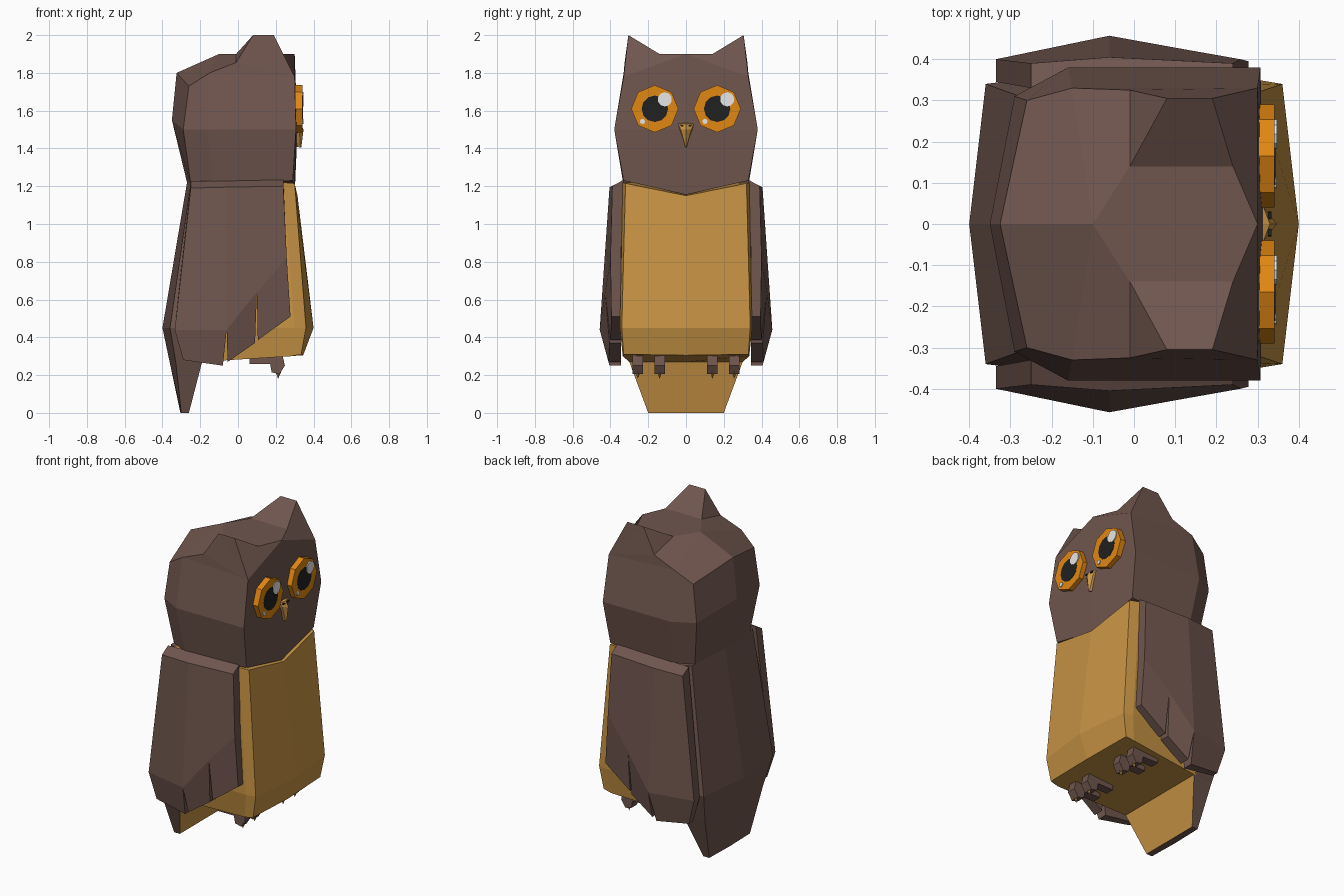
import bpy, bmesh, math
from mathutils import Vector

if "Cube" in bpy.data.objects:
    bpy.data.objects.remove(bpy.data.objects["Cube"])


def material(name, rgb):
    m = bpy.data.materials.new(name)
    m.diffuse_color = (*rgb, 1)
    m.use_nodes = True
    m.node_tree.nodes["Principled BSDF"].inputs["Base Color"].default_value = m.diffuse_color
    return m


BROWN = material("brown feathers", (0.162, 0.093, 0.076))
TAN = material("tan", (0.578, 0.296, 0.058))
ORANGE = material("orange", (0.753, 0.242, 0.006))
BLACK = material("black", (0.015, 0.015, 0.016))
WHITE = material("white", (0.8, 0.8, 0.8))


def finish(name, bm, mats, rule=None, mirror=True):
    """Mirror across y, weld, fix normals, colour faces by rule, make object."""
    if mirror:
        dup = bmesh.ops.duplicate(bm, geom=bm.verts[:] + bm.edges[:] + bm.faces[:])["geom"]
        for v in dup:
            if isinstance(v, bmesh.types.BMVert):
                v.co.y *= -1
        bmesh.ops.remove_doubles(bm, verts=bm.verts[:], dist=0.0005)
    bmesh.ops.recalc_face_normals(bm, faces=bm.faces[:])
    bm.normal_update()
    if rule:
        for f in bm.faces:
            f.material_index = rule(f)
    me = bpy.data.meshes.new(name)
    bm.to_mesh(me)
    bm.free()
    for m in mats:
        me.materials.append(m)
    ob = bpy.data.objects.new(name, me)
    bpy.context.collection.objects.link(ob)
    return ob


def half_loft(rings, cap_top=True):
    """Skin half-sections that run from y=0 round one side back to y=0."""
    bm = bmesh.new()
    vs = [[bm.verts.new(p) for p in r] for r in rings]
    for a, b in zip(vs, vs[1:]):
        for i in range(len(a) - 1):
            bm.faces.new((a[i], a[i + 1], b[i + 1], b[i]))
    bm.faces.new(vs[0])
    if cap_top:
        bm.faces.new(vs[-1])
    return bm


def prism(bm, profile, offset):
    """Extrude a closed profile by an offset vector."""
    f = bm.faces.new([bm.verts.new(p) for p in profile])
    ext = bmesh.ops.extrude_face_region(bm, geom=[f], use_keep_orig=True)["geom"]
    bmesh.ops.translate(bm, vec=offset, verts=[v for v in ext if isinstance(v, bmesh.types.BMVert)])


# Belly: tan front and underside
finish("belly", half_loft([
    [(0.345, 0, 0.305), (0.335, 0.33, 0.31), (0.28, 0.335, 0.30), (-0.20, 0.30, 0.27), (-0.20, 0, 0.27)],
    [(0.40, 0, 0.45), (0.36, 0.34, 0.45), (0.30, 0.35, 0.45), (-0.29, 0.335, 0.45), (-0.29, 0, 0.45)],
    [(0.315, 0, 1.15), (0.30, 0.32, 1.215), (0.24, 0.335, 1.22), (-0.21, 0.325, 1.22), (-0.21, 0, 1.22)],
]), [TAN])

# Back and tail: brown, tan on the inner side of the tail
finish("back_and_tail", half_loft([
    [(-0.26, 0, 0), (-0.26, 0.20, 0), (-0.30, 0.20, 0), (-0.305, 0, 0)],
    [(-0.19, 0, 0.27), (-0.19, 0.30, 0.27), (-0.33, 0.285, 0.27), (-0.362, 0, 0.27)],
    [(-0.27, 0, 0.45), (-0.28, 0.35, 0.45), (-0.36, 0.34, 0.45), (-0.40, 0, 0.45)],
    [(-0.19, 0, 1.22), (-0.19, 0.335, 1.22), (-0.25, 0.30, 1.22), (-0.27, 0, 1.22)],
]), [BROWN, TAN],
    lambda f: int(f.normal.x > 0.4 and f.calc_center_median().z < 0.26))

# Head: lofted skull, with the crown and ear tufts built on its top ring
bm = half_loft([
    [(0.30, 0, 1.155), (0.29, 0.33, 1.23), (-0.13, 0.33, 1.20), (-0.25, 0.27, 1.21), (-0.27, 0, 1.22)],
    [(0.315, 0, 1.50), (0.307, 0.38, 1.50), (-0.16, 0.38, 1.50), (-0.29, 0.31, 1.50), (-0.35, 0, 1.55)],
    [(0.30, 0, 1.90), (0.30, 0.33, 1.78), (-0.15, 0.33, 1.80), (-0.26, 0.30, 1.73), (-0.325, 0, 1.80)],
], cap_top=False)
bm.verts.ensure_lookup_table()
c0, c1, c2, c3, c4 = bm.verts[10:15]
side, tip_b, tip_f, in_b, in_f, crown = [bm.verts.new(p) for p in (
    (-0.01, 0.325, 1.855), (0.08, 0.305, 2.0), (0.19, 0.305, 2.0),
    (-0.01, 0.14, 1.90), (0.24, 0.14, 1.90), (-0.10, 0, 1.90))]
for f in ((c0, in_f, tip_f, c1), (in_b, in_f, tip_f, tip_b), (crown, in_b, in_f, c0),
          (side, tip_b, in_b), (crown, in_b, side, c2), (crown, c2, c3, c4),
          (c1, tip_f, tip_b), (c1, tip_b, side), (c1, side, c2)):
    bm.faces.new(f)
finish("head", bm, [BROWN])

# Wings: upper panel and three feather tips, thickened inwards
bm = bmesh.new()
W = [bm.verts.new(p) for p in (
    (0.24, 0.39, 1.20), (-0.06, 0.405, 1.195), (-0.25, 0.39, 1.19),
    (-0.335, 0.40, 0.44), (-0.06, 0.457, 0.44), (0.10, 0.428, 0.64), (0.258, 0.40, 0.82),
    (0.278, 0.395, 0.51), (0.105, 0.40, 0.385), (0.09, 0.405, 0.37), (-0.055, 0.41, 0.27),
    (-0.08, 0.405, 0.25), (-0.29, 0.385, 0.28))]
for idx in ((0, 1, 4, 5, 6), (1, 2, 3, 4), (6, 5, 8, 7), (5, 4, 10, 9), (4, 3, 12, 11)):
    bm.faces.new([W[i] for i in idx])
ext = bmesh.ops.extrude_face_region(bm, geom=bm.faces[:], use_keep_orig=True)["geom"]
for v in ext:
    if isinstance(v, bmesh.types.BMVert):
        if v.co.z > 1.1:
            v.co.z += 0.035
        v.co.y = 0.33 if v.co.z > 1.1 else 0.345
finish("wings", bm, [BROWN])

# Eyes: octagonal plates with pupil and highlights
def disc(name, mat, y, z, r, x0, x1, n):
    bm = bmesh.new()
    pts = [(x0, y + r * math.sin(2 * math.pi * i / n), z + r * math.cos(2 * math.pi * i / n)) for i in range(n)]
    prism(bm, pts, Vector((x1 - x0, 0, 0)))
    finish(name, bm, [mat], mirror=False)


for tag, y in (("left", -0.165), ("right", 0.165)):
    disc(tag + "_eye", ORANGE, y, 1.61, 0.125, 0.295, 0.341, 8)
    disc(tag + "_pupil", BLACK, y, 1.61, 0.07, 0.338, 0.343, 12)
    disc(tag + "_highlight", WHITE, y + 0.053, 1.66, 0.038, 0.341, 0.347, 10)
    disc(tag + "_small_highlight", WHITE, y - 0.065, 1.543, 0.014, 0.338, 0.346, 8)

# Beak with nostrils
finish("beak", half_loft([
    [(0.30, 0, 1.41), (0.30, 0.004, 1.41), (0.33, 0.003, 1.405), (0.335, 0, 1.405)],
    [(0.30, 0, 1.50), (0.30, 0.042, 1.50), (0.325, 0.028, 1.50), (0.347, 0, 1.50)],
    [(0.30, 0, 1.54), (0.30, 0.045, 1.535), (0.315, 0.04, 1.53), (0.33, 0, 1.53)],
]), [TAN])
bm = bmesh.new()
prism(bm, [(0.325, 0.012, 1.515), (0.325, 0.03, 1.518), (0.325, 0.028, 1.526), (0.325, 0.012, 1.522)],
      Vector((0.009, 0, 0)))
finish("nostrils", bm, [BLACK])

# Feet: two hooked toes per side, each with a small claw
toes, claws = bmesh.new(), bmesh.new()
for y in (0.14, 0.255):
    prism(toes, [(x, y - 0.028, z) for x, z in (
        (0.06, 0.31), (0.06, 0.26), (0.17, 0.26), (0.178, 0.215), (0.22, 0.205), (0.248, 0.25), (0.235, 0.31))],
        Vector((0, 0.056, 0)))
    base = [claws.verts.new((0.214 + dx, y + dy, 0.225)) for dx, dy in
            ((0.018, 0), (0, 0.016), (-0.018, 0), (0, -0.016))]
    point = claws.verts.new((0.212, y, 0.18))
    claws.faces.new(base)
    for i in range(4):
        claws.faces.new((base[i], base[(i + 1) % 4], point))
finish("toes", toes, [BROWN])
finish("claws", claws, [TAN])
